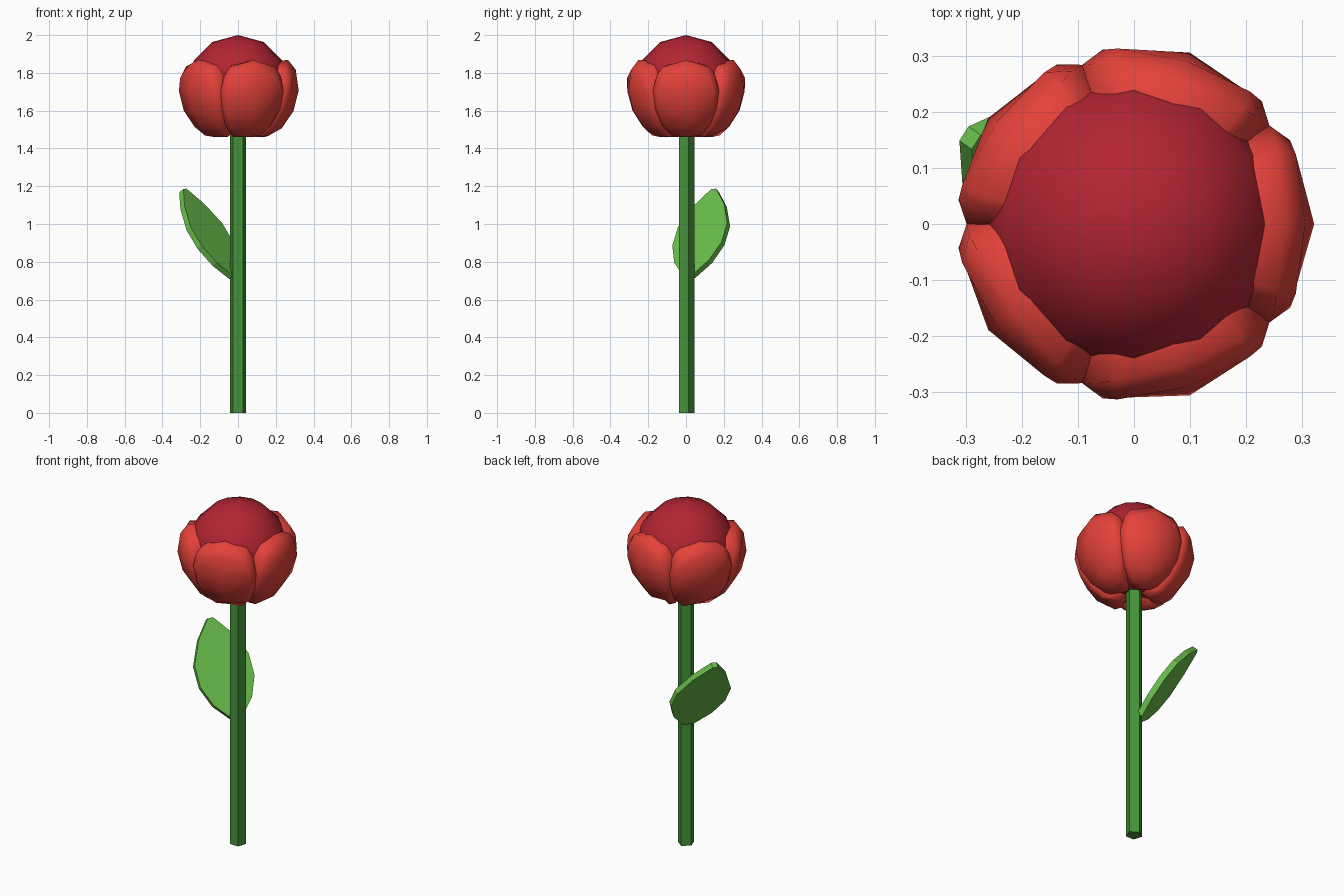
import bpy
import bmesh
from math import sin, cos, radians, sqrt
from mathutils import Vector

cube = bpy.data.objects.get("Cube")
if cube:
    bpy.data.objects.remove(cube, do_unlink=True)

BLOOM = Vector((0, 0, 1.73))   # centre of the flower head


def material(name, rgb):
    mat = bpy.data.materials.new(name)
    mat.use_nodes = True
    mat.diffuse_color = (*rgb, 1)
    bsdf = mat.node_tree.nodes["Principled BSDF"]
    bsdf.inputs["Base Color"].default_value = (*rgb, 1)
    bsdf.inputs["Roughness"].default_value = 0.8
    return mat


def finish(bm, name, mat, smooth=False):
    bmesh.ops.recalc_face_normals(bm, faces=bm.faces)
    mesh = bpy.data.meshes.new(name)
    bm.to_mesh(mesh)
    bm.free()
    mesh.materials.append(mat)
    for poly in mesh.polygons:
        poly.use_smooth = smooth
    obj = bpy.data.objects.new(name, mesh)
    bpy.context.collection.objects.link(obj)
    return obj


stem_green = material("stem green", (0.06, 0.29, 0.04))
leaf_green = material("leaf green", (0.14, 0.51, 0.07))
petal_red = material("petal red", (0.78, 0.054, 0.042))
core_red = material("core dark red", (0.45, 0.018, 0.033))

# Five-sided stem, one corner facing the back
bm = bmesh.new()
ring = [bm.verts.new((0.045 * cos(radians(90 + 72 * k)),
                      0.045 * sin(radians(90 + 72 * k)), 0)) for k in range(5)]
base = bm.faces.new(ring)
top = bmesh.ops.extrude_face_region(bm, geom=[base])["geom"]
bmesh.ops.translate(bm, vec=(0, 0, 1.52),
                    verts=[v for v in top if isinstance(v, bmesh.types.BMVert)])
finish(bm, "stem", stem_green)

# Flower core, flattened underneath so the petals cover it
bm = bmesh.new()
bmesh.ops.create_uvsphere(bm, u_segments=12, v_segments=6, radius=0.27)
for v in bm.verts:
    v.co += BLOOM
    v.co.z = max(v.co.z, 1.48)
finish(bm, "flower_core", core_red, smooth=True)


# Petals: domed shells whose rims curl in to the core
def petal(name, heading):
    cols = (-1, -0.9, -0.72, 0, 0.72, 0.9, 1)
    rows = (-1, -0.9, -0.7, -0.35, 0, 0.35, 0.7, 0.9, 1)
    power = 2.8
    bm = bmesh.new()
    grid = []
    for s in rows:
        line = []
        for c in cols:
            d = max(abs(c), abs(s))
            norm = (abs(c) ** power + abs(s) ** power) ** (1 / power)
            k = d / norm if norm else 0
            az = radians(heading + 41 * c * k)
            lat = radians(-24 + 57 * s * k)
            r = 0.25 + 0.072 * sqrt(max(0, 1 - d ** 6))
            co = BLOOM + r * Vector((cos(lat) * cos(az), cos(lat) * sin(az), sin(lat)))
            co.z = max(co.z, 1.46)
            line.append(bm.verts.new(co))
        grid.append(line)
    for a, b in zip(grid, grid[1:]):
        for i in range(len(cols) - 1):
            bm.faces.new((a[i], a[i + 1], b[i + 1], b[i]))
    # Close the hidden inner side so the shell is solid
    rim = [e for e in bm.edges if e.is_boundary]
    bmesh.ops.holes_fill(bm, edges=rim, sides=0)
    obj = finish(bm, name, petal_red)
    bpy.ops.object.select_all(action='DESELECT')
    bpy.context.view_layer.objects.active = obj
    obj.select_set(True)
    bpy.ops.object.shade_smooth_by_angle(angle=radians(60))


for n in range(5):
    petal(f"petal_{n + 1}", 72 * n)

# Leaf: a flat blade leaning out to the back and side
root = Vector((-0.02, 0.015, 0.72))
along = Vector((-0.495, 0.252, 0.832)).normalized()
across = Vector((0.539, 0.84, 0.064)).normalized()
normal = along.cross(across).normalized()
half_widths = [(0, 0.03), (0.09, 0.11), (0.2, 0.155), (0.32, 0.155),
               (0.45, 0.095), (0.55, 0.015)]
outline = half_widths + [(a, -w) for a, w in reversed(half_widths)]
thickness = 0.032
bm = bmesh.new()
blade = bm.faces.new([bm.verts.new(root + along * a + across * w - normal * thickness / 2)
                      for a, w in outline])
side = bmesh.ops.extrude_face_region(bm, geom=[blade])["geom"]
bmesh.ops.translate(bm, vec=normal * thickness,
                    verts=[v for v in side if isinstance(v, bmesh.types.BMVert)])
finish(bm, "leaf", leaf_green)
